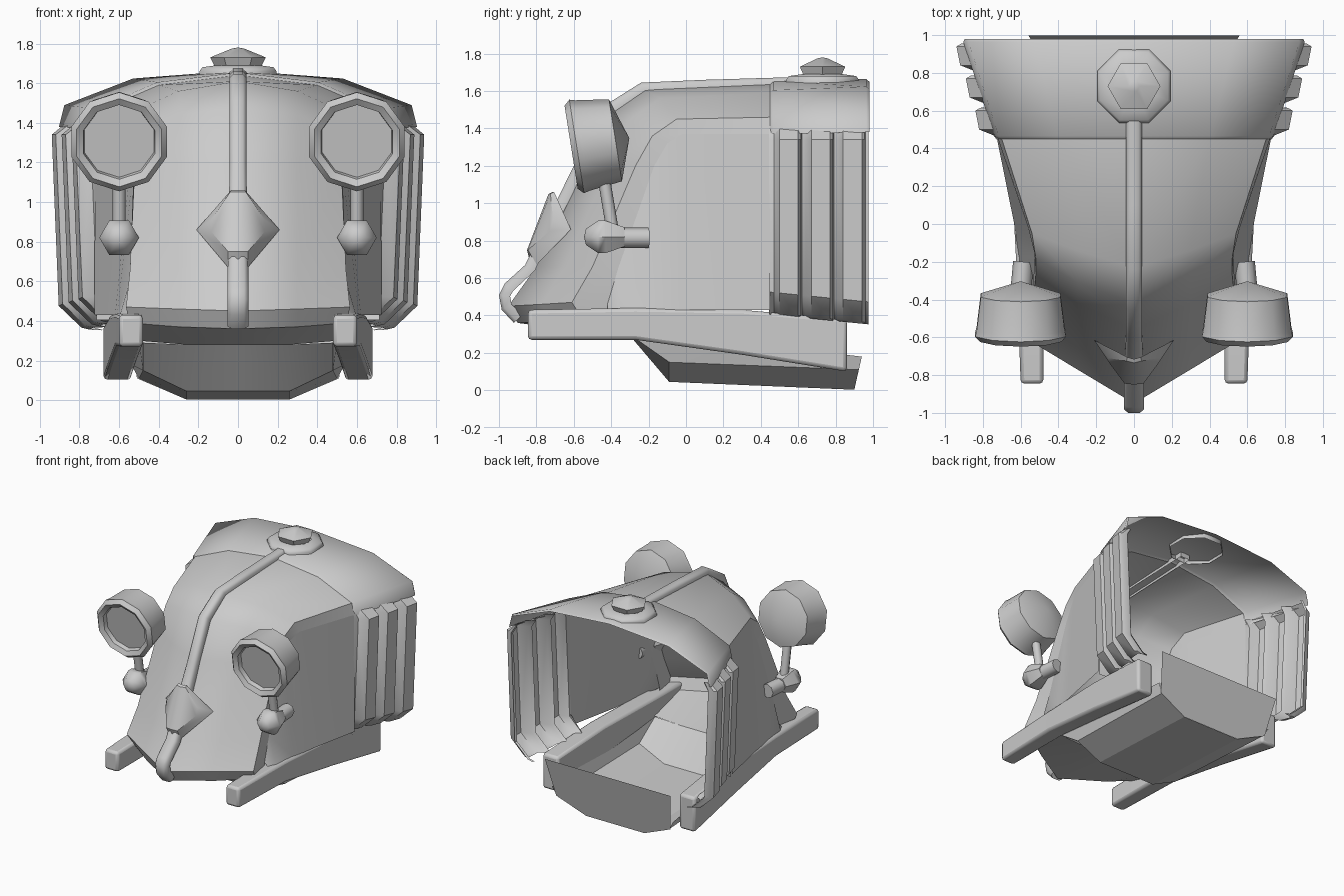
import bpy, bmesh, math
from mathutils import Matrix, Vector

if "Cube" in bpy.data.objects:
    bpy.data.objects.remove(bpy.data.objects["Cube"])


def finish(name, bm, mirror=True, angle=32, bevel=0):
    bmesh.ops.remove_doubles(bm, verts=bm.verts, dist=0.0005)
    bmesh.ops.recalc_face_normals(bm, faces=bm.faces)
    me = bpy.data.meshes.new(name)
    bm.to_mesh(me)
    bm.free()
    ob = bpy.data.objects.new(name, me)
    bpy.context.collection.objects.link(ob)
    bpy.ops.object.select_all(action='DESELECT')
    bpy.context.view_layer.objects.active = ob
    ob.select_set(True)
    if angle:
        bpy.ops.object.shade_smooth_by_angle(angle=math.radians(angle))
    if bevel:
        b = ob.modifiers.new("bevel", 'BEVEL')
        b.width, b.segments, b.limit_method = bevel, 2, 'ANGLE'
    if mirror:
        m = ob.modifiers.new("mirror", 'MIRROR')
        m.use_clip = True
    return ob


def grid(name, rows, caps=False, closed=False, **kw):
    """Skin a list of equal-length point rows."""
    bm = bmesh.new()
    vs = [[bm.verts.new(p) for p in r] for r in rows]
    n = len(rows[0])
    for a, b in zip(vs, vs[1:]):
        for j in range(n if closed else n - 1):
            k = (j + 1) % n
            bm.faces.new((a[j], a[k], b[k], b[j]))
    if caps:
        bm.faces.new(vs[0])
        bm.faces.new(vs[-1])
    return finish(name, bm, **kw)


def lathe(name, profile, sides, loc, tilt=0, turn=0, **kw):
    """Revolve (radius, height) pairs, then tilt about x."""
    mat = Matrix.Translation(loc) @ Matrix.Rotation(tilt, 4, 'X')
    bm = bmesh.new()
    rings = []
    for r, h in profile:
        if r == 0:
            rings.append([bm.verts.new(mat @ Vector((0, 0, h)))] * sides)
        else:
            rings.append([bm.verts.new(mat @ Vector((r * math.cos(t), r * math.sin(t), h)))
                          for t in [turn + 2 * math.pi * i / sides for i in range(sides)]])
    for a, b in zip(rings, rings[1:]):
        for i in range(sides):
            j = (i + 1) % sides
            bm.faces.new(list(dict.fromkeys((a[i], a[j], b[j], b[i]))))
    return finish(name, bm, **kw)


def rod(name, a, b, r, sides):
    q = (Vector(b) - Vector(a)).to_track_quat('Z', 'Y').to_matrix()
    rows = [[Vector(p) + q @ Vector((r * math.cos(t), r * math.sin(t), 0))
             for t in [2 * math.pi * i / sides for i in range(sides)]] for p in (a, b)]
    return grid(name, rows, caps=True, closed=True, angle=50)


# Hood: centre, middle, shoulder and side-edge lines from nose to tail
centre = [(0, -.90, .36), (0, -.95, .45), (0, -.80, .66), (0, -.56, 1.2),
          (0, -.42, 1.48), (0, -.23, 1.61), (0, .45, 1.64)]
middle = [(.3, -.73, .37), (.3, -.77, .46), (.3, -.65, .66), (.3, -.42, 1.2),
          (.3, -.31, 1.44), (.3, -.14, 1.56), (.4, .45, 1.59)]
shoulder = [(.55, -.56, .39), (.565, -.61, .47), (.545, -.50, .66), (.52, -.27, 1.2),
            (.52, -.18, 1.36), (.54, -.05, 1.45), (.70, .45, 1.46)]
edge = [(.53, -.42, .43), (.53, -.42, .46), (.53, -.36, .66), (.525, -.17, 1.2),
        (.53, -.10, 1.32), (.56, -.02, 1.37), (.72, .45, 1.37)]
grid("hood", [centre, middle, shoulder, edge], angle=40)

# Rear roof band, slightly raised over the hood seam
front_arc = [centre[-1], middle[-1], shoulder[-1], edge[-1]]
back_arc = [(0, .98, 1.65), (.53, .98, 1.61), (.87, .98, 1.48), (.895, .98, 1.38)]
band = []
for t, out in ((0, 0), (.03, .014), (.97, .014), (1, 0)):
    row = []
    for i, (a, b) in enumerate(zip(front_arc, back_arc)):
        p = Vector(a).lerp(Vector(b), t)
        row.append(p + Vector(((0, .2, .8, 1)[i], 0, (1, 1, .7, 0)[i])) * out)
    band.append(row)
grid("rear_roof_band", band, angle=50)

# Flat side panels below the hood edge
low = (.53, .57, .595, .61, .62, .63, .725)
grid("side_panel", [edge[1:], [(low[i], edge[i][1], .43) for i in range(1, 7)]])

# Stepped louvres: one saw-tooth outline carried down the side
teeth = [(.725, .445)]
for i in range(3):
    xo, y0 = .84 + .05 * i, .47 + .17 * i
    teeth += [(xo - .095, y0), (xo - .02, y0 + .03), (xo, y0 + .13), (xo - .025, y0 + .145),
              (xo - .07, y0 + .15)]
teeth.append((.88, .975))
rows = []
for z, dx, k in ((1.40, -.04, .5), (1.34, 0, 1), (.51, -.035, 1), (.40, -.15, 1), (.39, -.19, 1)):
    row = []
    for x, y in teeth:
        base = .73 + (y - .46) * .3
        sh = dx if y > .45 else max(dx, -.01)
        row.append((base + (x - base) * k + sh, y, z - (y - .6) * .10 * (z < 1)))
    rows.append(row)
grid("louvres", rows, angle=35)

# Centre spine over the nose and roof
spine = [(-.92, .36), (-.985, .43), (-1.0, .51), (-.97, .57), (-.86, .67), (-.60, 1.2),
         (-.455, 1.51), (-.24, 1.645), (.1, 1.66), (.6, 1.675)]
rows = []
for i, (y, z) in enumerate(spine):
    a, b = spine[max(i - 1, 0)], spine[min(i + 1, len(spine) - 1)]
    d = Vector((b[0] - a[0], b[1] - a[1])).normalized()
    iy, iz = y + d.y * .06, z - d.x * .06
    w = .052 if z < .7 else .042
    rows.append([(-w, iy, iz), (-w, y + d.y * .018, z - d.x * .018), (-w * .6, y, z),
                 (w * .6, y, z), (w, y + d.y * .018, z - d.x * .018), (w, iy, iz)])
grid("centre_spine", rows, mirror=False, caps=True, angle=60)

# Raised diamond boss on the grille
bm = bmesh.new()
pts = [(0, -.715, 1.06), (.035, -.705, 1.06), (.21, -.615, .86), (.05, -.80, .67), (0, -.83, .67),
       (.135, -.71, .91), (.135, -.73, .85), (.05, -.845, .75), (0, -.85, .75), (.04, -.725, 1.05),
       (0, -.735, 1.05)]
v = [bm.verts.new(p) for p in pts]
for f in ((0, 1, 9, 10), (1, 2, 5, 9), (2, 6, 5), (2, 3, 7, 6), (3, 4, 8, 7), (9, 5, 6, 7), (9, 7, 8, 10)):
    bm.faces.new([v[i] for i in f])
finish("diamond_boss", bm, angle=30)

# Filler cap: octagonal flange and hexagonal knob
lathe("cap_flange", [(.21, 1.62), (.21, 1.66), (.195, 1.68), (.12, 1.69)], 8, (0, .73, 0),
      turn=math.pi / 8, mirror=False, angle=50)
lathe("filler_cap", [(.11, 1.67), (.12, 1.69), (.14, 1.73), (.03, 1.775), (0, 1.78)], 6,
      (0, .73, 0), mirror=False, angle=35)

# Chassis rails
rails = [(-.845, .48, .60, .27, .43), (-.27, .48, .62, .27, .44), (.30, .51, .65, .19, .43),
         (.86, .54, .68, .10, .38)]
grid("chassis_rail", [[(a, y, lo), (b, y, lo), (b, y, hi), (a, y, hi)] for y, a, b, lo, hi in rails],
     caps=True, closed=True, bevel=.02)

# Belly pan, open on top
pan = [[(0, -.29, .28), (.26, -.29, .28), (.48, -.29, .29), (.50, -.28, .30)],
       [(0, -.09, .045), (.26, -.09, .045), (.48, -.09, .15), (.50, -.09, .30)],
       [(0, .90, .003), (.26, .90, .003), (.50, .924, .11), (.54, .94, .18)]]
grid("belly_pan", pan, angle=20)

# Tall tail plate leaning backwards behind the pan and rails
bm = bmesh.new()
bm.faces.new([bm.verts.new((x, .90 + z * .235, z))
              for x, z in ((0, .003), (.26, .003), (.51, .11), (.56, .42), (0, .42))])
finish("tail_plate", bm)

# Floor closing the nose
grid("nose_floor", [[(0, -.90, .36), (.3, -.73, .37), (.55, -.56, .39)],
                    [(0, -.29, .28), (.26, -.29, .28), (.50, -.28, .30)]], angle=20)

# Headlamps with rims, stems, ball joints and arms
lathe("headlamp", [(0, -.245), (.222, -.17), (.245, .01), (.253, .04), (.225, .07), (.19, .05),
                   (.185, .015), (0, .015)], 10,
      (.6, -.545, 1.31), tilt=math.radians(99), turn=math.pi / 10, angle=48)
rod("lamp_stem", (.6, -.44, 1.14), (.6, -.39, .84), .033, 8)
lathe("lamp_joint", [(0, .115), (.05, .105), (.1, .04), (.1, 0), (.06, -.1), (0, -.1)], 6,
      (.6, -.43, .82), tilt=math.pi / 2, angle=50)
rod("lamp_arm", (.6, -.36, .815), (.585, -.20, .815), .055, 8)
